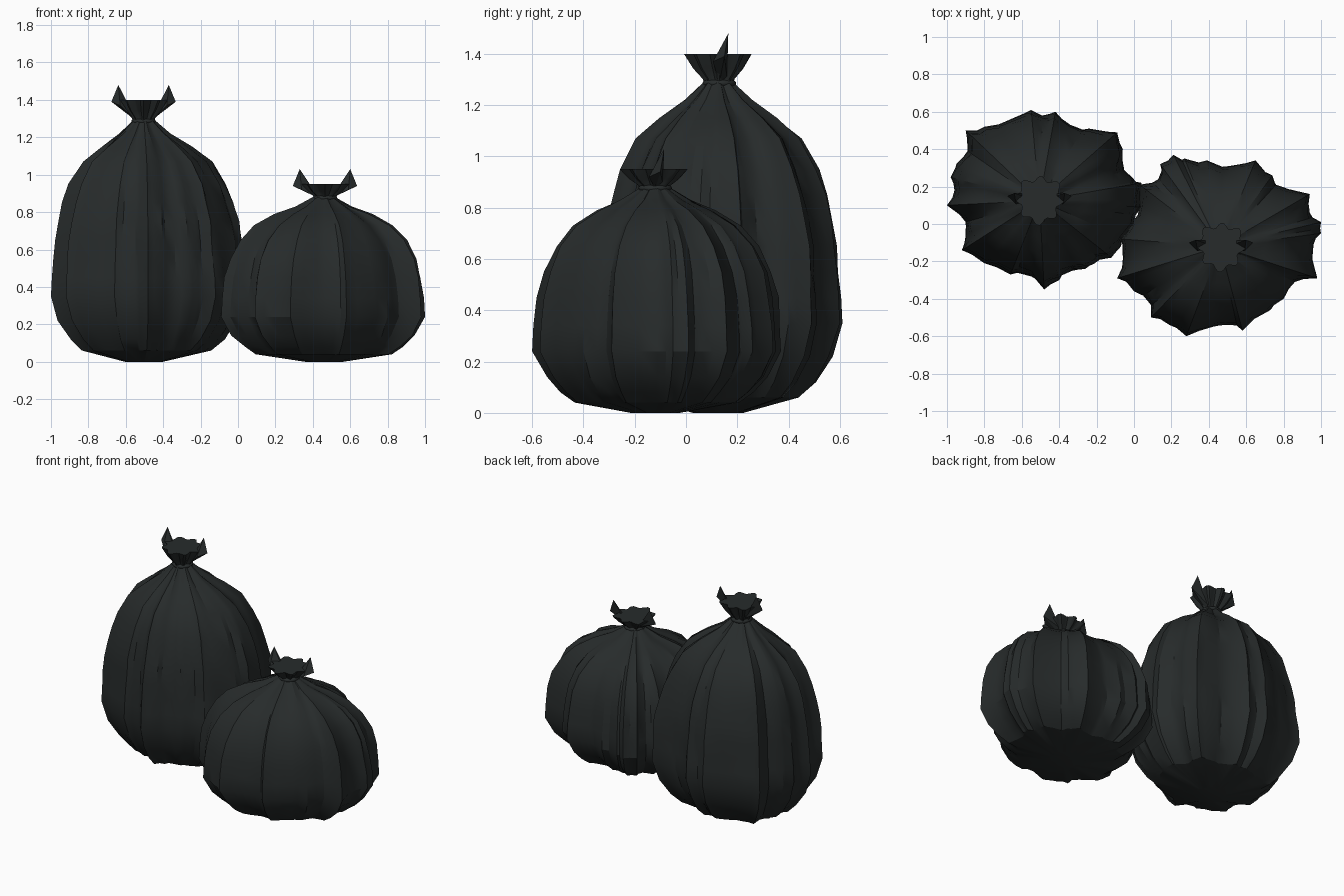
import bpy, bmesh, math, random
from mathutils import Vector

if "Cube" in bpy.data.objects:
    bpy.data.objects.remove(bpy.data.objects["Cube"])

random.seed(4)
plastic = bpy.data.materials.new("black_plastic")
plastic.diffuse_color = (0.02, 0.024, 0.024, 1)
plastic.use_nodes = True
plastic.node_tree.nodes["Principled BSDF"].inputs["Base Color"].default_value = plastic.diffuse_color


def finish(bm, name, angle=32):
    bmesh.ops.recalc_face_normals(bm, faces=bm.faces)
    me = bpy.data.meshes.new(name)
    bm.to_mesh(me)
    bm.free()
    ob = bpy.data.objects.new(name, me)
    bpy.context.collection.objects.link(ob)
    me.materials.append(plastic)
    bpy.ops.object.select_all(action='DESELECT')
    ob.select_set(True)
    bpy.context.view_layer.objects.active = ob
    bpy.ops.object.shade_smooth_by_angle(angle=math.radians(angle))
    return ob


def loft(name, rings, angle=32):
    """Skin a stack of closed rings and cap both ends."""
    bm = bmesh.new()
    vs = [[bm.verts.new(p) for p in r] for r in rings]
    n = len(vs[0])
    for a, b in zip(vs, vs[1:]):
        for i in range(n):
            j = (i + 1) % n
            bm.faces.new((a[i], a[j], b[j], b[i]))
    for end in (vs[0], vs[-1]):
        bm.faces.new(end)
    return finish(bm, name, angle)


def sack(name, centre, outline, profile):
    """Pleated body: the widest outline scaled along the height profile."""
    c = Vector(centre)
    spokes = []
    n = len(outline)
    for i in range(n):
        p, q = Vector(outline[i]) - c, Vector(outline[(i + 1) % n]) - c
        spokes += [(p, 0), (p.lerp(q, random.uniform(.4, .75)), random.uniform(.0, .035))]
    drift = [0.0] * len(spokes)
    rings = []
    for z, f in profile:
        ring = []
        for k, (p, dent) in enumerate(spokes):
            drift[k] = .5 * drift[k] + random.uniform(-.02, .012)
            a = math.atan2(p.y, p.x)
            r = f
            if .3 < f < .99:
                r *= 1 + drift[k]
            # gathered folds deepen towards the neck
            even = .5 if f < .3 else 0
            d = p.lerp(p.normalized() * .5, even)
            gather = max(0, .75 - f) * .14 * math.cos(9 * a) if z > .5 else 0
            v = c + d * r * (1 - dent + gather)
            ring.append((v.x, v.y, z))
        rings.append(ring)
    loft(name + "_body", rings, 28)


def tie(name, c, z, top):
    """Gathered neck ruffle, tie band and two ears."""
    rings = []
    h = top - z
    for t, r, wav in ((-.25, .062, .05), (0, .052, .10), (.15, .055, .14),
                      (.5, .085, .16), (1, .118, .13)):
        ring = []
        for i in range(48):
            a = math.tau * i / 48
            s = r * (1 + wav * math.cos(8 * a + .4) + .05 * math.sin(3 * a))
            ring.append((c[0] + s * math.cos(a), c[1] + s * math.sin(a), z + t * h))
        rings.append(ring)
    loft(name + "_ruffle", rings, 35)

    band = []
    for j in range(7):
        b = math.pi * (j / 6 - .5)
        r = .05 + .016 * math.cos(b)
        band.append([(c[0] + r * math.cos(math.tau * i / 20),
                      c[1] + r * math.sin(math.tau * i / 20),
                      z + .013 * math.sin(b)) for i in range(20)])
    loft(name + "_tie_band", band, 50)

    for side, label in ((-1, "left"), (1, "right")):
        bm = bmesh.new()
        pts = [(.035, .0, z), (.045, .03, z + .02),
               (.135, .035, top + .08), (.172, .02, top - .01), (.125, -.025, top - .03)]
        v = [bm.verts.new((c[0] + side * x, c[1] + y, w)) for x, y, w in pts]
        bmesh.ops.convex_hull(bm, input=v)
        finish(bm, f"{name}_{label}_ear", 20)


# Tall bag, at the back left
tall_outline = [
    (-.55, .61), (-.49, .58), (-.42, .60), (-.34, .53), (-.24, .51), (-.09, .49),
    (-.06, .40), (-.06, .33), (-.01, .25), (.04, .22), (.04, .09), (0, 0),
    (-.07, -.12), (-.12, -.18), (-.21, -.21), (-.26, -.24), (-.33, -.25), (-.40, -.30),
    (-.48, -.35), (-.55, -.28), (-.66, -.27), (-.80, -.21), (-.92, -.14), (-.90, -.06),
    (-.90, .01), (-1, .10), (-.96, .18), (-.98, .25), (-.95, .32), (-.89, .39),
    (-.90, .50), (-.80, .52), (-.66, .56)]
sack("tall_bag", (-.505, .125), tall_outline,
     [(0, .20), (.06, .66), (.12, .79), (.22, .92), (.35, 1), (.45, .99), (.55, .98),
      (.65, .965), (.75, .935), (.85, .88), (.95, .81), (1.07, .67), (1.15, .47),
      (1.22, .26), (1.29, .11)])
tie("tall_bag", (-.505, .13), 1.285, 1.40)

# Short bag, at the front right
short_outline = [
    (.21, .37), (.27, .35), (.39, .34), (.51, .31), (.65, .34), (.74, .26), (.76, .21),
    (.94, .16), (.94, .06), (1, .01), (1, -.05), (.96, -.11), (.98, -.29), (.86, -.31),
    (.80, -.40), (.73, -.46), (.58, -.57), (.52, -.54), (.42, -.55), (.28, -.60),
    (.19, -.54), (.09, -.50), (.08, -.42), (0, -.36), (-.09, -.29), (-.06, -.19),
    (-.07, -.08), (-.02, 0), (.03, .10), (.03, .21), (.13, .24), (.14, .32)]
sack("short_bag", (.46, -.12), short_outline,
     [(0, .20), (.04, .67), (.08, .78), (.14, .90), (.24, 1), (.34, .99), (.45, .97),
      (.55, .92), (.65, .82), (.73, .67), (.79, .47), (.83, .28), (.88, .11)])
tie("short_bag", (.465, -.12), .875, .95)
